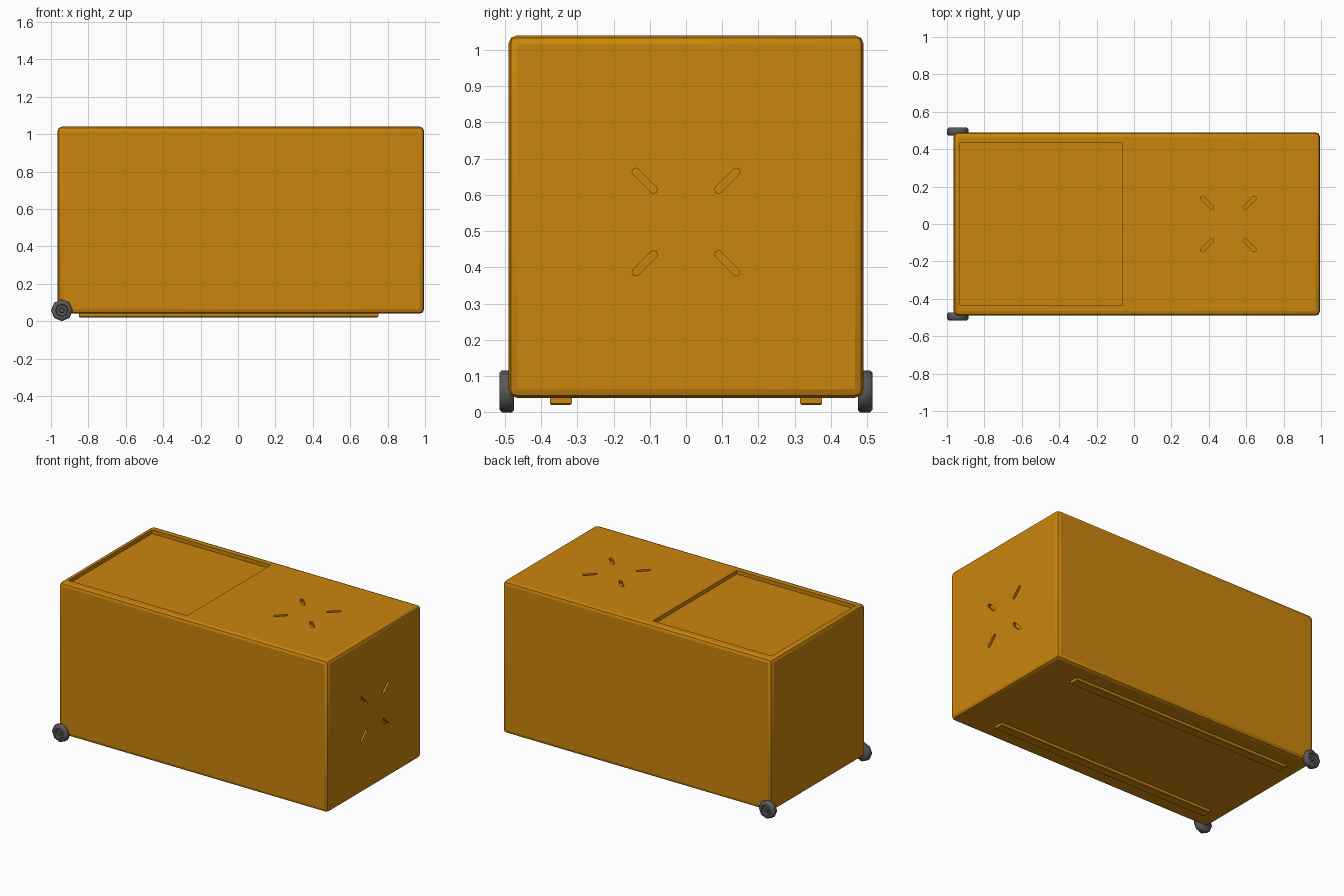
import bpy, bmesh, math
from mathutils import Matrix, Vector

cube = bpy.data.objects.get("Cube")
if cube:
    bpy.data.objects.remove(cube, do_unlink=True)


def material(name, colour):
    m = bpy.data.materials.new(name)
    m.use_nodes = True
    m.diffuse_color = colour
    m.node_tree.nodes["Principled BSDF"].inputs["Base Color"].default_value = colour
    return m


ORANGE = material("amber orange", (0.60, 0.235, 0.004, 1))
GREY = material("dark grey rubber", (0.10, 0.10, 0.10, 1))


def make_object(name, bm, mat):
    bmesh.ops.recalc_face_normals(bm, faces=bm.faces)
    mesh = bpy.data.meshes.new(name)
    bm.to_mesh(mesh)
    bm.free()
    mesh.materials.append(mat)
    obj = bpy.data.objects.new(name, mesh)
    bpy.context.collection.objects.link(obj)
    return obj


def add_box(bm, low, high):
    low, high = Vector(low), Vector(high)
    mat = Matrix.Translation((low + high) / 2) @ Matrix.Diagonal((*(high - low), 1))
    return bmesh.ops.create_cube(bm, size=1, matrix=mat)["verts"]


def add_slot(bm, matrix, half_length, radius, half_depth):
    # Round-ended prism lying along local x
    ring = []
    for i in range(10):
        side = 1 if i < 5 else -1
        a = math.radians(-90 + 45 * (i if i < 5 else i - 1))
        ring.append((side * (half_length - radius) + radius * math.cos(a),
                     radius * math.sin(a)))
    low, high = [[bm.verts.new(matrix @ Vector((x, y, z))) for x, y in ring]
                 for z in (-half_depth, half_depth)]
    bm.faces.new(low)
    bm.faces.new(high)
    for i in range(10):
        j = (i + 1) % 10
        bm.faces.new((low[i], low[j], high[j], high[i]))


# Main case with softened edges
bm = bmesh.new()
add_box(bm, (-0.965, -0.49, 0.04), (0.995, 0.49, 1.04))
bmesh.ops.bevel(bm, geom=bm.edges[:], offset=0.024, segments=2, profile=0.5,
                affect='EDGES')
case = make_object("case", bm, ORANGE)

# Cutter for the lid recess and the two groups of diagonal slots
bm = bmesh.new()
add_box(bm, (-0.93, -0.435, 1.015), (-0.065, 0.435, 1.1))
top = Matrix.Translation((0.505, 0, 1.04))
end = Matrix.Translation((0.995, 0, 0.525)) @ Matrix.Rotation(math.pi / 2, 4, 'Y')
for base in (top, end):
    for k in range(4):
        turn = Matrix.Rotation(math.radians(45 + 90 * k), 4, 'Z')
        add_slot(bm, base @ turn @ Matrix.Translation((0.161, 0, 0)),
                 0.045, 0.0105, 0.02)
cutter = make_object("recess_cutter", bm, ORANGE)
cutter.hide_render = True

cut = case.modifiers.new("recesses", 'BOOLEAN')
cut.operation = 'DIFFERENCE'
cut.solver = 'EXACT'
cut.object = cutter
bpy.context.view_layer.objects.active = case
case.select_set(True)
bpy.ops.object.modifier_apply(modifier=cut.name)
bpy.data.objects.remove(cutter, do_unlink=True)
bpy.ops.object.shade_smooth_by_angle(angle=math.radians(20))

# Skid rails and wheels on both sides
for side, label in ((-1, "front"), (1, "back")):
    bm = bmesh.new()
    verts = add_box(bm, (-0.85, -0.03, 0.02), (0.75, 0.03, 0.045))
    bottom = [e for e in bm.edges if all(v.co.z < 0.03 for v in e.verts)]
    bmesh.ops.bevel(bm, geom=bottom, offset=0.004, segments=1, affect='EDGES')
    rail = make_object(label + "_rail", bm, ORANGE)
    rail.location.y = side * 0.345

    # Eight-sided wheel with a sunken hub: radius and distance outwards
    profile = [(0.052, 0.474), (0.058, 0.480), (0.058, 0.507), (0.050, 0.515),
               (0.034, 0.515), (0.030, 0.503), (0.015, 0.503), (0.012, 0.510)]
    bm = bmesh.new()
    rings = []
    for r, y in profile:
        rings.append([bm.verts.new((r * math.cos(math.tau * i / 8), side * y,
                                    r * math.sin(math.tau * i / 8)))
                      for i in range(8)])
    for a, b in zip(rings, rings[1:]):
        for i in range(8):
            j = (i + 1) % 8
            bm.faces.new((a[i], a[j], b[j], b[i]))
    bm.faces.new(rings[0])
    bm.faces.new(rings[-1])
    wheel = make_object(label + "_wheel", bm, GREY)
    wheel.location = (-0.942, 0, 0.058)
    bpy.ops.object.select_all(action='DESELECT')
    wheel.select_set(True)
    bpy.context.view_layer.objects.active = wheel
    bpy.ops.object.shade_smooth_by_angle(angle=math.radians(50))
